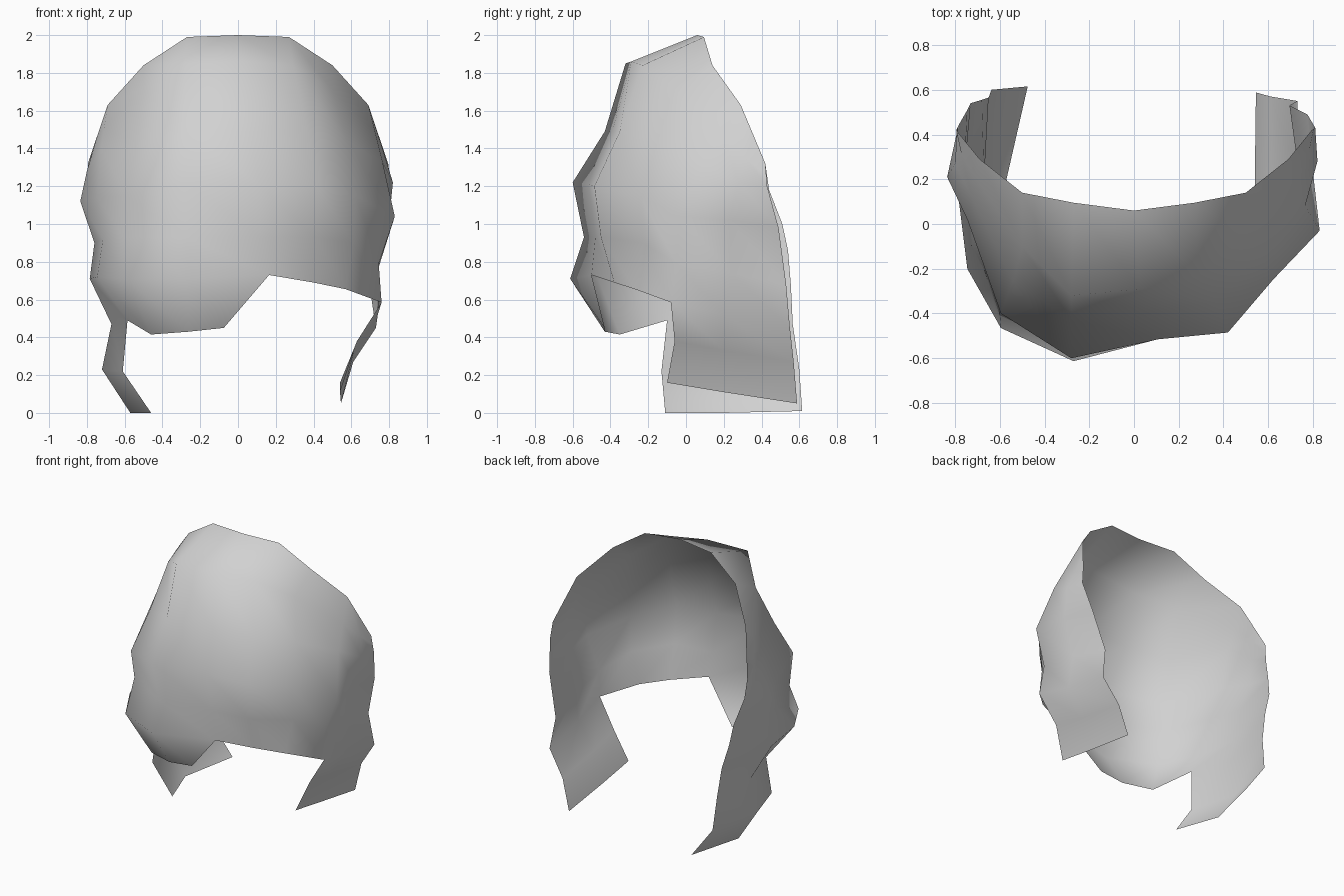
import bpy, bmesh
from mathutils import Vector

# Back rim of the crown, centre to side (mirrored for the other half)
HALF_RIM = [(0, .06, 2), (.27, .095, 1.99), (.5, .14, 1.84),
            (.69, .29, 1.63), (.795, .42, 1.32)]
rim = [Vector(p) for p in [(-x, y, z) for x, y, z in reversed(HALF_RIM[1:])] + HALF_RIM]


def strand(i, *points):
    """Path that falls from rim position i (halves lie between rim points)."""
    k = min(int(i), len(rim) - 2)
    return [rim[k].lerp(rim[k + 1], i - k)] + [Vector(p) for p in points]


def side_strand(i, *points):
    """Side path with an extra point halfway to its first fold."""
    s = strand(i, *points)
    s.insert(1, s[0].lerp(s[1], .5))
    return s


# Left side lock: back edge, middle ridge, front edge
left_lock = [
    side_strand(0, (-.785, .44, 1.18), (-.745, .51, 1.0), (-.73, .54, .86),
                (-.68, .555, .68), (-.65, .565, .47), (-.637, .6, .23),
                (-.475, .615, .01)),
    side_strand(.5, (-.8, .27, 1.28), (-.835, .21, 1.12), (-.76, .2, .9),
                (-.785, .12, .71), (-.67, .2, .47), (-.72, .2, .23),
                (-.57, .2, 0)),
    side_strand(1, (-.725, .12, 1.4), (-.745, .02, 1.14), (-.715, -.04, .92),
                (-.745, -.2, .72), (-.585, -.1, .49), (-.61, -.13, .22),
                (-.46, -.11, 0)),
]

# Swept fringe, left to right
fringe = [
    strand(2, (-.5, -.1, 1.72), (-.54, -.26, 1.41), (-.595, -.4, 1.15),
           (-.605, -.345, .93), (-.595, -.465, .71), (-.46, -.35, .415)),
    strand(3, (-.28, -.32, 1.85), (-.28, -.43, 1.49), (-.28, -.6, 1.22),
           (-.27, -.54, .93), (-.27, -.613, .71), (-.26, -.43, .43)),
    strand(4, (.03, -.29, 1.86), (.07, -.39, 1.49), (.11, -.515, 1.21),
           (.12, -.48, .93), (.165, -.5, .73), (-.075, -.43, .45)),
    strand(5, (.29, -.23, 1.84), (.37, -.35, 1.49), (.42, -.485, 1.2),
           (.41, -.45, .93), (.4, -.38, .69)),
    strand(6, (.5, -.05, 1.71), (.58, -.15, 1.43), (.625, -.245, 1.15),
           (.61, -.23, .9), (.57, -.27, .655)),
]

# Right side lock: front edge, middle ridge, back edge
right_lock = [
    side_strand(7, (.765, .08, 1.33), (.83, -.03, 1.04), (.745, -.05, .79),
                (.76, -.08, .585), (.63, -.06, .38), (.54, -.1, .16)),
    side_strand(7.5, (.82, .28, 1.22), (.8, .23, 1.02), (.735, .24, .74),
                (.74, .2, .52), (.615, .2, .33), (.54, .2, .11)),
    side_strand(8, (.81, .43, 1.2), (.775, .49, .98), (.695, .53, .68),
                (.73, .55, .45), (.61, .57, .27), (.545, .588, .05)),
]

# Loft neighbouring strands into one open shell
strands = left_lock + fringe + right_lock
bm = bmesh.new()
grid = [[bm.verts.new(p) for p in s] for s in strands]
for a, b in zip(grid, grid[1:]):
    for j in range(min(len(a), len(b)) - 1):
        bm.faces.new((a[j], a[j + 1], b[j + 1], b[j]))

mesh = bpy.data.meshes.new("hair_shell")
bm.to_mesh(mesh)
bm.free()
mesh.shade_smooth()
hair = bpy.data.objects.new("hair_shell", mesh)
bpy.context.collection.objects.link(hair)

grey = bpy.data.materials.new("light_grey")
grey.diffuse_color = (.64, .64, .64, 1)
mesh.materials.append(grey)
